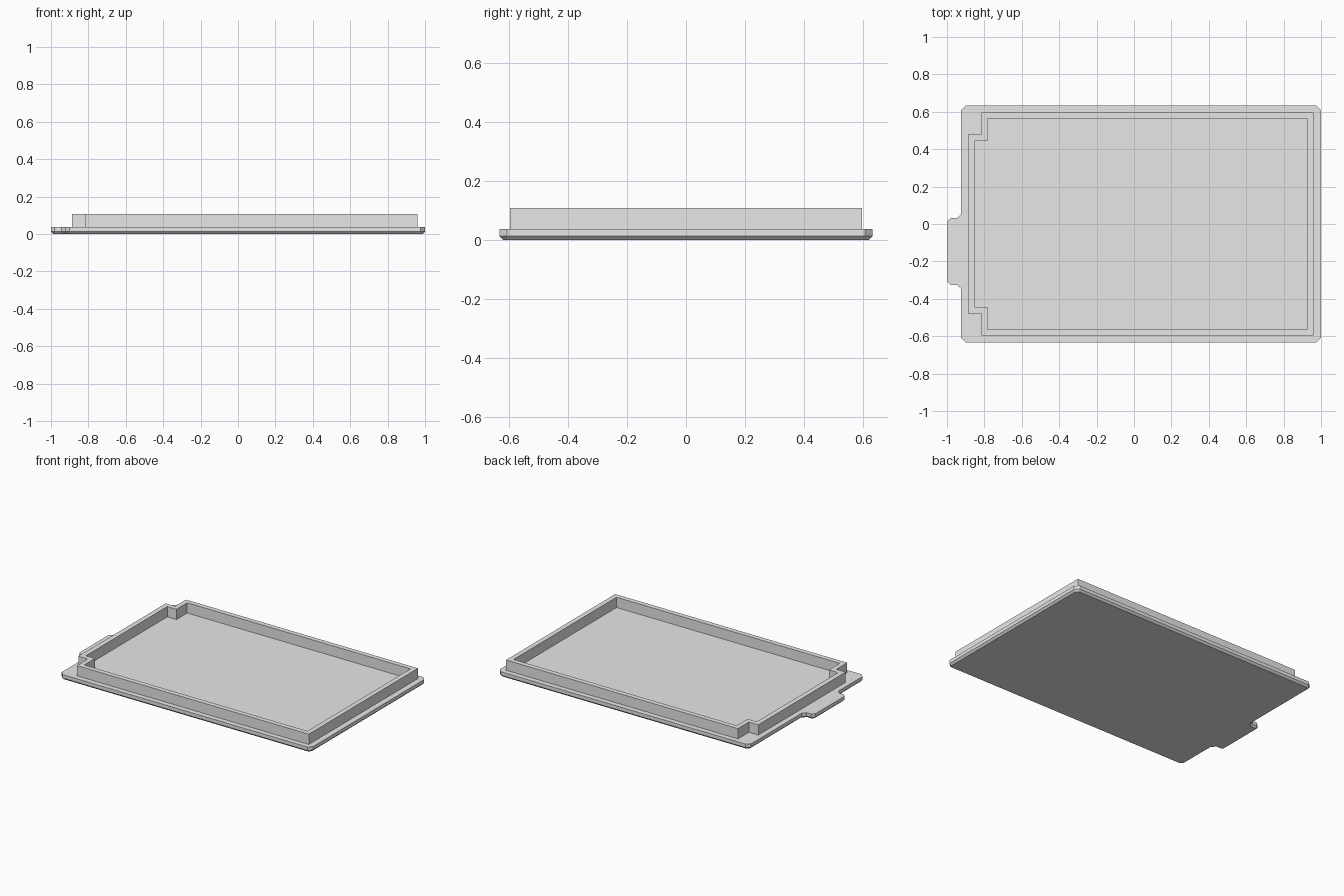
import bpy
import bmesh

cube = bpy.data.objects.get("Cube")
if cube:
    bpy.data.objects.remove(cube, do_unlink=True)

PLATE_TOP, RIM_TOP, CHAMFER = 0.037, 0.108, 0.013

grey = bpy.data.materials.new("light grey")
grey.use_nodes = True
grey.diffuse_color = (0.8, 0.8, 0.8, 1)
grey.node_tree.nodes["Principled BSDF"].inputs["Base Color"].default_value = (0.8, 0.8, 0.8, 1)


def finish(bm, name):
    bmesh.ops.recalc_face_normals(bm, faces=bm.faces[:])
    mesh = bpy.data.meshes.new(name)
    bm.to_mesh(mesh)
    bm.free()
    mesh.materials.append(grey)
    obj = bpy.data.objects.new(name, mesh)
    bpy.context.collection.objects.link(obj)
    return obj


def mirrored(half, centre=0.0):
    """Close an outline given as its +y half by reflecting it about y = centre."""
    return ([(x, centre + y) for x, y in half]
            + [(x, centre - y) for x, y in reversed(half)])


# Base plate: clipped corners, a pull tab on the right, and a bevelled underside
corners = mirrored([(1, 0.608), (0.975, 0.633), (-0.9, 0.633), (-0.925, 0.608)])
tab = mirrored([(-0.925, 0.2), (-0.945, 0.178), (-0.98, 0.178), (-1, 0.158)], -0.147)
outline = corners[:4] + tab + corners[4:]

bm = bmesh.new()
top = bm.faces.new([bm.verts.new((x, y, PLATE_TOP)) for x, y in outline])
made = bmesh.ops.extrude_face_region(bm, geom=[top], use_keep_orig=True)["geom"]
bottom = next(g for g in made if isinstance(g, bmesh.types.BMFace))
for v in bottom.verts:
    v.co.z = CHAMFER
bmesh.ops.recalc_face_normals(bm, faces=bm.faces[:])
bmesh.ops.inset_region(bm, faces=[bottom], thickness=CHAMFER, use_even_offset=True)
for v in bottom.verts:
    v.co.z = 0
finish(bm, "base_plate")

# Raised rim: a thin wall stepped inward at the two right-hand corners
outer = mirrored([(0.96, 0.597), (-0.816, 0.597), (-0.816, 0.478), (-0.888, 0.478)])
inner = mirrored([(0.926, 0.563), (-0.783, 0.563), (-0.783, 0.445), (-0.853, 0.445)])

bm = bmesh.new()
rings = [[bm.verts.new((x, y, z)) for x, y in loop]
         for loop, z in ((outer, PLATE_TOP), (outer, RIM_TOP),
                         (inner, RIM_TOP), (inner, PLATE_TOP))]
for a, b in zip(rings, rings[1:]):
    for i in range(len(a)):
        j = (i + 1) % len(a)
        bm.faces.new((a[i], a[j], b[j], b[i]))
finish(bm, "raised_rim")
